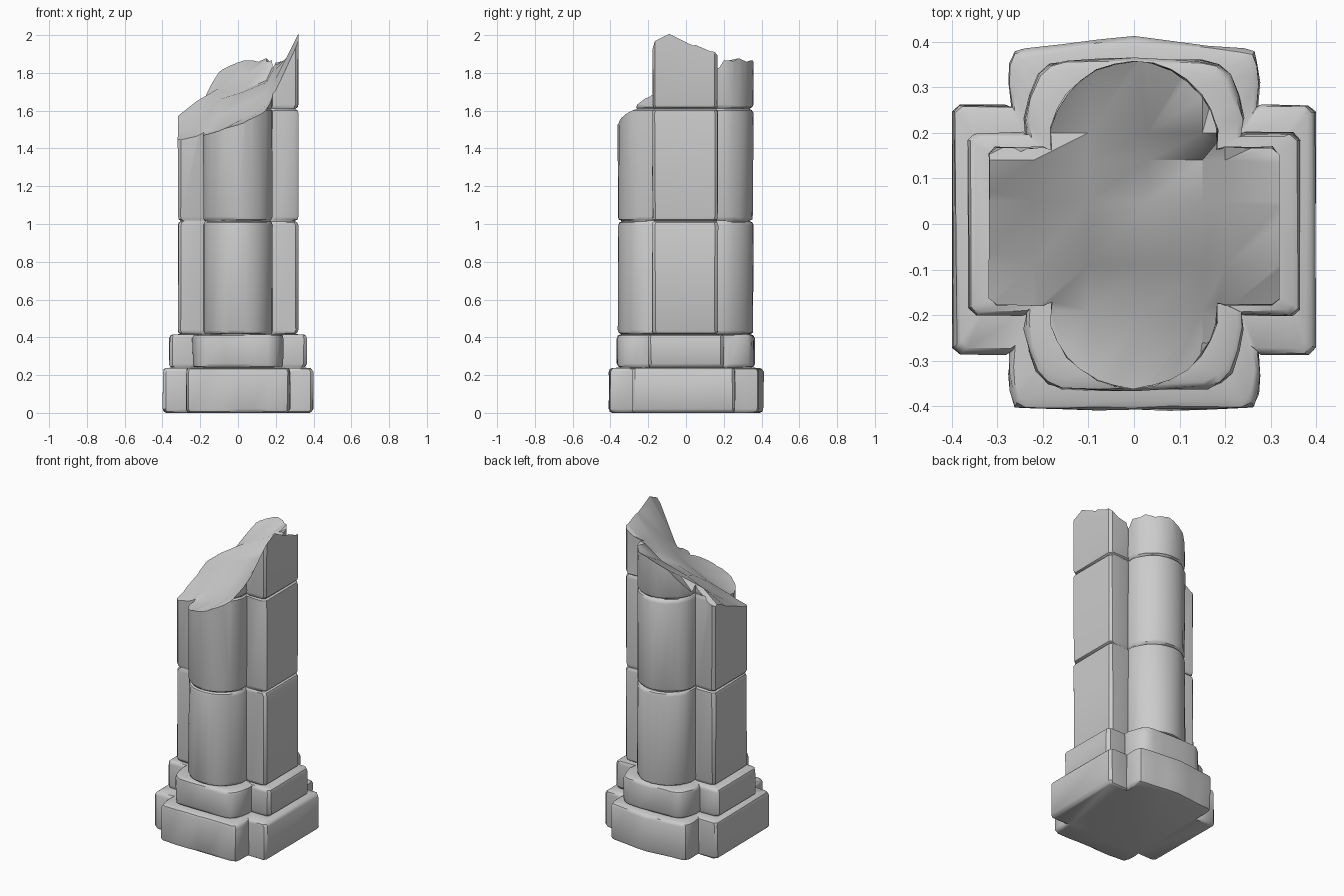
import bpy, bmesh, math, random

if "Cube" in bpy.data.objects:
    bpy.data.objects.remove(bpy.data.objects["Cube"])

random.seed(4)


def make_object(name, verts, faces):
    mesh = bpy.data.meshes.new(name)
    mesh.from_pydata(verts, [], faces)
    bm = bmesh.new()
    bm.from_mesh(mesh)
    bmesh.ops.recalc_face_normals(bm, faces=bm.faces)
    bm.to_mesh(mesh)
    bm.free()
    ob = bpy.data.objects.new(name, mesh)
    bpy.context.collection.objects.link(ob)
    return ob


def profile(hx, front, back, c=0.015):
    """Cross-shaped outline: side bar of half width hx plus a front and a back lobe.
    Each lobe runs from the inner corner to the centre line (positive quarter)."""
    def quarter(lobe):
        hy = lobe[0][1]
        n = 0.012 if hx < 0.33 else 0.006      # joint groove in the inner corner
        return [(hx, hy - c), (hx - c, hy), (lobe[0][0] + n, hy),
                (lobe[0][0] - n / 2, hy - n / 2)] + lobe[1:]
    b, f = quarter(back), [(x, -y) for x, y in quarter(front)]
    right = f[::-1] + b                        # front centre -> back centre
    left = [(-x, y) for x, y in right[-2:0:-1]]
    return right + left


def ring(outline, z, inset=0.0, jitter=0.003):
    s = 1 - inset / 0.34
    return [(x * s + random.uniform(-jitter, jitter),
             y * s + random.uniform(-jitter, jitter), z) for x, y in outline]


def block(outline, z0, z1, d=0.016):
    """Rings of one worn stone course with rounded upper and lower edges."""
    return [ring(outline, z0, d), ring(outline, z0 + d * .4, d * .3),
            ring(outline, z0 + d * 1.3), ring(outline, z1 - d * 1.3),
            ring(outline, z1 - d * .4, d * .3), ring(outline, z1, d)]


def loft(name, rings, bottom=False, top=False):
    n = len(rings[0])
    verts = [v for r in rings for v in r]
    faces = [(k * n + i, k * n + (i + 1) % n, (k + 1) * n + (i + 1) % n, (k + 1) * n + i)
             for k in range(len(rings) - 1) for i in range(n)]
    if bottom:
        faces.append(tuple(range(n))[::-1])
    if top:
        faces.append(tuple(range(len(verts) - n, len(verts))))
    return make_object(name, verts, faces)


def arc(r, cy, reach, n=7):
    return [(r * math.cos(t), cy + (reach - cy) * math.sin(t))
            for t in (i * math.pi / 2 / n for i in range(n + 1))]


# Outlines of the three tiers (eight points per lobe)
plinth_out = profile(0.397,
    [(.275, .285), (.275, .33), (.272, .37), (.262, .40), (.24, .406), (.16, .408), (.08, .408), (0, .408)],
    [(.275, .26), (.275, .31), (.273, .35), (.262, .377), (.24, .384), (.16, .393), (.08, .402), (0, .41)])
mould_out = profile(0.363,
    [(.24, .2), (.24, .23), (.23, .28), (.215, .325), (.19, .35), (.16, .362), (.08, .365), (0, .365)],
    [(.24, .2), (.24, .23), (.23, .28), (.21, .33), (.185, .35), (.15, .358), (.08, .362), (0, .363)])
shaft_out = profile(0.318, arc(.187, .178, .36), arc(.187, .168, .356))

# Plinth and moulding, each ending in a ledge that meets the tier above
plinth = loft("plinth", block(plinth_out, 0.0, 0.238) + [ring(mould_out, 0.24, .016, 0)], bottom=True)
moulding = loft("moulding", block(mould_out, 0.24, 0.415) + [ring(shaft_out, 0.417, .016, 0)])

# Shaft: two full courses and an over-tall third course to be broken off
shaft = loft("shaft", block(shaft_out, 0.417, 1.014) + block(shaft_out, 1.018, 1.608)
             + block(shaft_out, 1.612, 2.3), bottom=True, top=True)

# Fracture surface as a coarse height field
xs = [-.345, -.22, -.1, .03, .15, .2, .33]
ys = [-.39, -.19, -.09, .05, .14, .2, .38]
heights = [
    [1.42, 1.45, 1.49, 1.53, 1.57, 1.60, 1.65],
    [1.43, 1.46, 1.50, 1.56, 1.63, 1.70, 1.98],
    [1.46, 1.50, 1.57, 1.63, 1.70, 1.77, 2.028],
    [1.51, 1.58, 1.66, 1.70, 1.75, 1.82, 1.96],
    [1.55, 1.65, 1.70, 1.71, 1.76, 1.84, 1.92],
    [1.57, 1.60, 1.72, 1.78, 1.86, 1.87, 1.90],
    [1.60, 1.62, 1.84, 1.88, 1.90, 1.87, 1.90]]
n = len(xs)
verts = [(x, y, heights[j][i]) for j, y in enumerate(ys) for i, x in enumerate(xs)]
faces = []
for j in range(n - 1):
    for i in range(n - 1):
        a = j * n + i
        faces += [(a, a + 1, a + n + 1), (a, a + n + 1, a + n)]
rim = (list(range(n)) + [j * n + n - 1 for j in range(1, n)]
       + [n * n - 1 - i for i in range(1, n)] + [j * n for j in range(n - 2, 0, -1)])
first = len(verts)
verts += [(verts[i][0], verts[i][1], 2.6) for i in rim]
m = len(rim)
faces += [(rim[k], rim[(k + 1) % m], first + (k + 1) % m, first + k) for k in range(m)]
faces.append(tuple(range(first, first + m)))
cutter = make_object("fracture_cutter", verts, faces)
cutter.hide_render = True
cutter.hide_set(True)

cut = shaft.modifiers.new("fracture", 'BOOLEAN')
cut.operation = 'DIFFERENCE'
cut.solver = 'EXACT'
cut.object = cutter
bpy.context.view_layer.objects.active = shaft
bpy.ops.object.select_all(action='DESELECT')
shaft.select_set(True)
bpy.ops.object.modifier_apply(modifier=cut.name)
bpy.data.objects.remove(cutter)

# Smooth shading with crisp stone edges
for ob in (plinth, moulding, shaft):
    ob.select_set(True)
bpy.ops.object.shade_smooth_by_angle(angle=math.radians(35))
